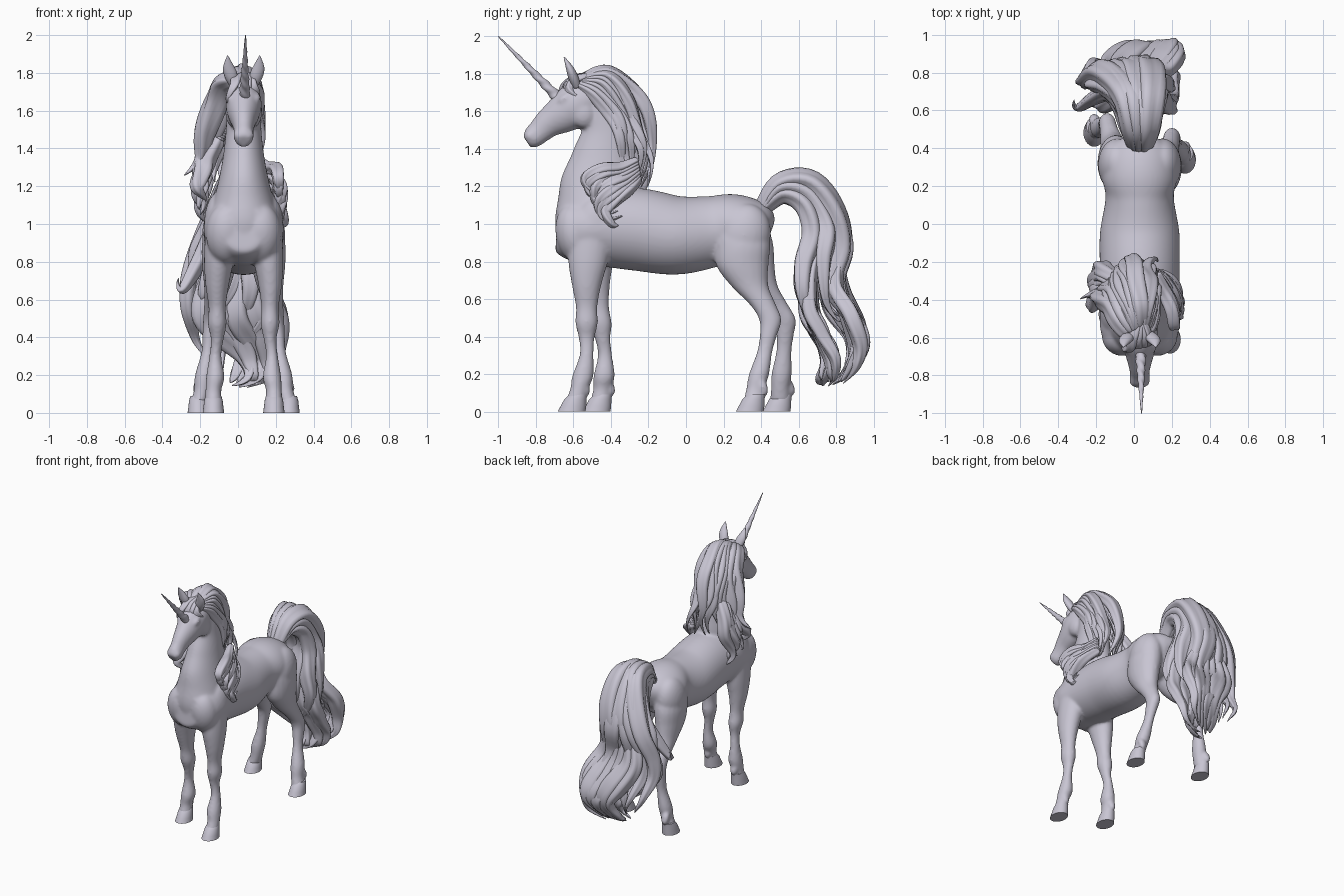
import bpy, bmesh, math, random
from mathutils import Vector, Matrix

random.seed(7)
CM = 0.01          # all part measurements are in hundredths of a unit
MID = 3            # the animal stands slightly off the centre line

if "Cube" in bpy.data.objects:
    bpy.data.objects.remove(bpy.data.objects["Cube"])

coat = bpy.data.materials.new("pale lavender grey")
coat.use_nodes = True
coat.diffuse_color = (0.58, 0.56, 0.65, 1)
coat.node_tree.nodes["Principled BSDF"].inputs["Base Color"].default_value = coat.diffuse_color


def spline(points, count):
    """Sample a smooth curve through points of any dimension."""
    last = len(points) - 1
    samples = []
    for step in range(count):
        u = step / (count - 1) * last
        i = min(int(u), last - 1)
        f = u - i
        a, b, c, d = (points[min(max(k, 0), last)] for k in (i - 1, i, i + 1, i + 2))
        samples.append([q + f / 2 * (r - p + f * (2*p - 5*q + 4*r - s + f * (3*q - p - 3*r + s)))
                        for p, q, r, s in zip(a, b, c, d)])
    return samples


def loft(bm, sections, sides=20, level=False, lobes=0, groove=0.0, twist=0.0):
    """Skin rings (x, y, z, half width, half depth) along a path, capped at both ends."""
    centres = [Vector(s[:3]) * CM for s in sections]
    side, rings = Vector((1, 0, 0)), []
    for i, (centre, section) in enumerate(zip(centres, sections)):
        ahead = centres[min(i + 1, len(centres) - 1)] - centres[max(i - 1, 0)]
        along = Vector((0, 0, 1)) if level else ahead.normalized()
        side = (side - along * side.dot(along)).normalized()
        up = along.cross(side)
        ring = []
        for k in range(sides):
            angle = math.tau * k / sides
            swell = CM * (1 + groove * math.cos(lobes * angle + twist * i))
            ring.append(bm.verts.new(centre + side * math.cos(angle) * section[3] * swell
                                     + up * math.sin(angle) * section[4] * swell))
        rings.append(ring)
    for low, high in zip(rings, rings[1:]):
        for k in range(sides):
            n = (k + 1) % sides
            bm.faces.new((low[k], low[n], high[n], high[k]))
    bm.faces.new(rings[0])
    bm.faces.new(rings[-1])


def ball(bm, centre, radii, tilt=0):
    place = (Matrix.Translation(Vector(centre) * CM) @ Matrix.Rotation(math.radians(tilt), 4, 'X')
             @ Matrix.Diagonal((*(Vector(radii) * CM), 1)))
    bmesh.ops.create_uvsphere(bm, u_segments=32, v_segments=20, radius=1, matrix=place)


def finish(bm, name, sharp=None):
    bmesh.ops.recalc_face_normals(bm, faces=bm.faces)
    mesh = bpy.data.meshes.new(name)
    bm.to_mesh(mesh)
    bm.free()
    mesh.materials.append(coat)
    obj = bpy.data.objects.new(name, mesh)
    bpy.context.collection.objects.link(obj)
    mesh.shade_smooth()
    if sharp:
        mesh.set_sharp_from_angle(angle=math.radians(sharp))
    return obj


def centred(rows):
    return [(MID, *row) for row in rows]


# Body: trunk, neck, head and legs are fused into one skin
body = bmesh.new()
trunk = [(-69, 95, 8, 8), (-67, 95, 14, 13), (-61, 96, 19, 17), (-54, 97, 21, 19), (-42, 98, 21, 21),
         (-25, 97, 21, 22), (-5, 94, 21, 21), (14, 96, 18, 19), (25, 98, 20, 18),
         (36, 97, 19, 16), (42, 96, 14, 13), (45, 95, 6, 6)]
neck = [(-51, 92, 18, 18), (-50, 100, 19, 20), (-48, 110, 16.5, 20.5), (-46, 122, 13.5, 20.5),
        (-44, 135, 11, 17), (-42, 148, 9.5, 14), (-43, 160, 9, 12), (-47, 170, 8, 10)]
head = [(-46, 170, 6, 6), (-52, 167, 8.5, 10), (-59, 163, 9.5, 12), (-66, 158.5, 8.3, 10.3),
        (-73, 154, 6.3, 8), (-78, 149.5, 5.2, 6.6), (-82, 146, 5.2, 5.8), (-85, 144, 3.4, 3.8)]
for rows in (trunk, neck, head):
    loft(body, spline(centred(rows), 60), sides=64)

# Leg rows: offset from the middle, y, z, half width, half depth
front_leg = [(11, -50, 102, 9, 13), (13, -52, 82, 8, 11), (14, -53, 68, 6.3, 8),
             (14, -53, 56, 4.6, 5.8), (14, -53, 47, 5, 6), (14, -53, 39, 3.4, 4.2),
             (15, -53, 30, 3.2, 3.8), (15, -55, 19, 4.9, 5.7), (16, -57, 12, 4.2, 4.8), (16, -59, 5, 4.7, 5.6)]
hind_leg = [(9, 28, 104, 9, 14), (12, 30, 90, 10, 15), (13, 30, 78, 9, 14), (14, 34, 67, 7, 10),
            (16, 41, 57, 5, 7), (17, 45, 49, 4.5, 6), (18, 44, 41, 3.9, 4.7), (19, 42, 32, 3.4, 4.1),
            (21, 39, 20, 4.8, 5.4), (22, 37, 12, 4.3, 4.9), (24, 36, 5, 4.7, 5.6)]
hoof = [(1.5, 9, 4.2, 4.8), (0, 6.5, 4.9, 5.9), (-1, 3, 5.3, 6.8), (-2, 0, 5.7, 7.4)]


def stance(side, y, z, stride):
    """The right legs stand further back toward the ground."""
    return y + (stride * max(0, 1 - z * CM) if side < 0 else 0)


for label, rows, stride in (("front", front_leg, 14), ("hind", hind_leg, 15)):
    for word, side in (("left", 1), ("right", -1)):
        leg = [(MID + side * off, stance(side, y, z, stride), z, w, d) for off, y, z, w, d in rows]
        loft(body, spline(leg, 44), level=True)
        fx, fy = leg[-1][:2]
        ball(body, (fx, fy + 5, 13), (3, 2.6, 5), 20)
        horn_wall = bmesh.new()
        loft(horn_wall, [(fx, fy + dy, z, w, d) for dy, z, w, d in hoof], sides=28, level=True)
        finish(horn_wall, f"{label}_{word}_hoof", sharp=40)

# Muscle and face forms
for side in (1, -1):
    ball(body, (MID + side * 9, -59, 95), (11, 10.5, 16), 10)   # breast
    ball(body, (MID + side * 13, -48, 99), (8, 13, 19), -25)    # shoulder
    ball(body, (MID + side * 12, 31, 94), (10, 14, 17), -15)    # haunch
    ball(body, (MID + side * 5, -55, 159), (4.7, 7, 8), 20)     # cheek
    ball(body, (MID + side * 6.5, -65, 167), (2.5, 4, 2), 35)   # brow
    ball(body, (MID + side * 3, -83, 147), (2.4, 3, 3), 30)     # nose
skin = finish(body, "body")
remesh = skin.modifiers.new("fuse", 'REMESH')
remesh.mode, remesh.voxel_size, remesh.use_smooth_shade = 'VOXEL', 0.01, True
relax = skin.modifiers.new("relax", 'SMOOTH')
relax.factor, relax.iterations = 0.5, 9

# Eyes and ears
for word, side in (("left", 1), ("right", -1)):
    eye = bmesh.new()
    ball(eye, (MID + side * 7, -65, 164), (1.4, 2.1, 1.4), 35)
    finish(eye, f"{word}_eye")
    ear = bmesh.new()
    loft(ear, spline([(MID + side * off, y, z, w, d) for off, y, z, w, d in
                      ((5, -58, 173, 2, 2), (6.5, -60, 178, 3.4, 2.6), (8, -62, 183, 3, 2),
                       (8.5, -65, 189, 0.3, 0.3))], 14))
    finish(ear, f"{word}_ear")

# Spiral horn
horn = bmesh.new()
base, tip = Vector((MID + 0.5, -68, 167)), Vector((MID + 1, -100, 200))
loft(horn, [(*base.lerp(tip, t / 60), 2.9 - t * 0.044, 2.9 - t * 0.044) for t in range(61)],
     lobes=2, groove=0.1, twist=0.7)
finish(horn, "horn")


def hair(name, first, second, count, thick, wave=2.0, steps=44):
    """Fill the gap between two guide curves with grooved, tapering, wavy locks."""
    bm = bmesh.new()
    left, right = spline(first, steps), spline(second, steps)
    for n in range(count):
        mix = n / max(count - 1, 1)
        phase, girth = random.uniform(0, math.tau), thick * random.uniform(0.85, 1.2)
        rows = []
        for i, (a, b) in enumerate(zip(left, right)):
            t = i / (steps - 1)
            centre = Vector(a).lerp(Vector(b), mix)
            sway = wave * t * math.sin(phase + t * 12)
            centre += Vector((sway, wave * t * math.cos(phase + t * 10), sway * 0.5))
            size = girth * (0.55 + 0.6 * math.sin(math.pi * t ** 0.8)) * (1 - t ** 4) + 0.2
            rows.append((*centre, size, size * 0.8))
        loft(bm, rows, lobes=4, groove=0.15, twist=0.15)
    finish(bm, name)


# Mane
hair("mane_crest", [(3, -54, 178), (3, -41, 181), (0, -27, 169), (-1, -19, 153), (1, -17, 138), (5, -22, 119)],
     [(-3, -58, 176), (-8, -50, 174), (-12, -42, 164), (-16, -38, 150), (-21, -38, 135), (-28, -40, 126)], 9, 4.8)
hair("mane_left", [(5, -54, 178), (7, -42, 179), (8, -31, 166), (8, -24, 150), (8, -20, 136), (12, -21, 121)],
     [(8, -57, 174), (10, -48, 168), (10, -40, 157), (10, -36, 145), (11, -33, 134), (14, -34, 122)], 6, 3.4)
hair("mane_left_shoulder", [(12, -26, 134), (16, -36, 130), (20, -46, 129), (22, -53, 125), (21, -52, 118), (20, -46, 117)],
     [(12, -25, 124), (18, -30, 119), (22, -37, 113), (23, -43, 106), (23, -40, 99), (22, -33, 101)], 7, 3.2, 1.4)
hair("mane_right_shoulder", [(-8, -30, 150), (-14, -25, 138), (-18, -24, 124), (-19, -27, 111), (-18, -25, 100)],
     [(-10, -36, 145), (-16, -36, 135), (-20, -39, 126), (-20, -43, 119), (-19, -42, 111)], 5, 4)
hair("forelock", [(3, -52, 179), (0, -60, 177), (-3, -66, 172), (-6, -64, 164)],
     [(5, -52, 179), (7, -60, 176), (9, -62, 170), (11, -52, 164)], 4, 2.4, 0.8)

# Tail: an arched top, two falling layers and a curling end
hair("tail_outer", [(1, 40, 108), (-1, 50, 122), (-5, 66, 122), (-12, 77, 105), (-18, 82, 87), (-24, 77, 68),
                    (-27, 76, 52), (-24, 84, 38), (-14, 86, 28)],
     [(5, 40, 108), (7, 50, 122), (8, 66, 122), (8, 79, 106), (8, 84, 88), (12, 79, 68),
      (20, 88, 50), (17, 92, 34), (8, 88, 20)], 6, 5.6, 2.6)
hair("tail_middle", [(1, 40, 107), (-2, 51, 119), (-6, 66, 116), (-13, 74, 98), (-23, 73, 82), (-26, 72, 66), (-20, 80, 54)],
     [(5, 40, 107), (7, 51, 119), (9, 66, 116), (11, 74, 98), (15, 72, 80), (20, 76, 62), (16, 84, 48)], 5, 5.4, 3)
hair("tail_inner", [(1, 40, 107), (-3, 52, 116), (-6, 64, 110), (-13, 69, 95), (-22, 66, 78), (-28, 63, 66), (-32, 66, 71)],
     [(5, 40, 107), (7, 52, 116), (9, 64, 110), (12, 69, 95), (16, 63, 78), (17, 61, 62), (10, 66, 46), (4, 72, 38)], 5, 5.3)
hair("tail_end", [(-12, 80, 80), (-14, 84, 63), (-6, 90, 46), (2, 92, 32), (0, 86, 21), (-6, 78, 15)],
     [(9, 82, 80), (15, 80, 65), (21, 88, 50), (22, 94, 36), (19, 90, 24), (10, 83, 15)], 6, 5)
hair("tail_curl", [(-8, 70, 85), (-16, 66, 68), (-18, 66, 52), (-8, 71, 40), (2, 75, 28), (6, 72, 19), (-2, 74, 15)],
     [(10, 70, 85), (16, 66, 70), (18, 66, 54), (20, 73, 42), (21, 79, 30), (16, 78, 19), (6, 76, 14)], 5, 5)
